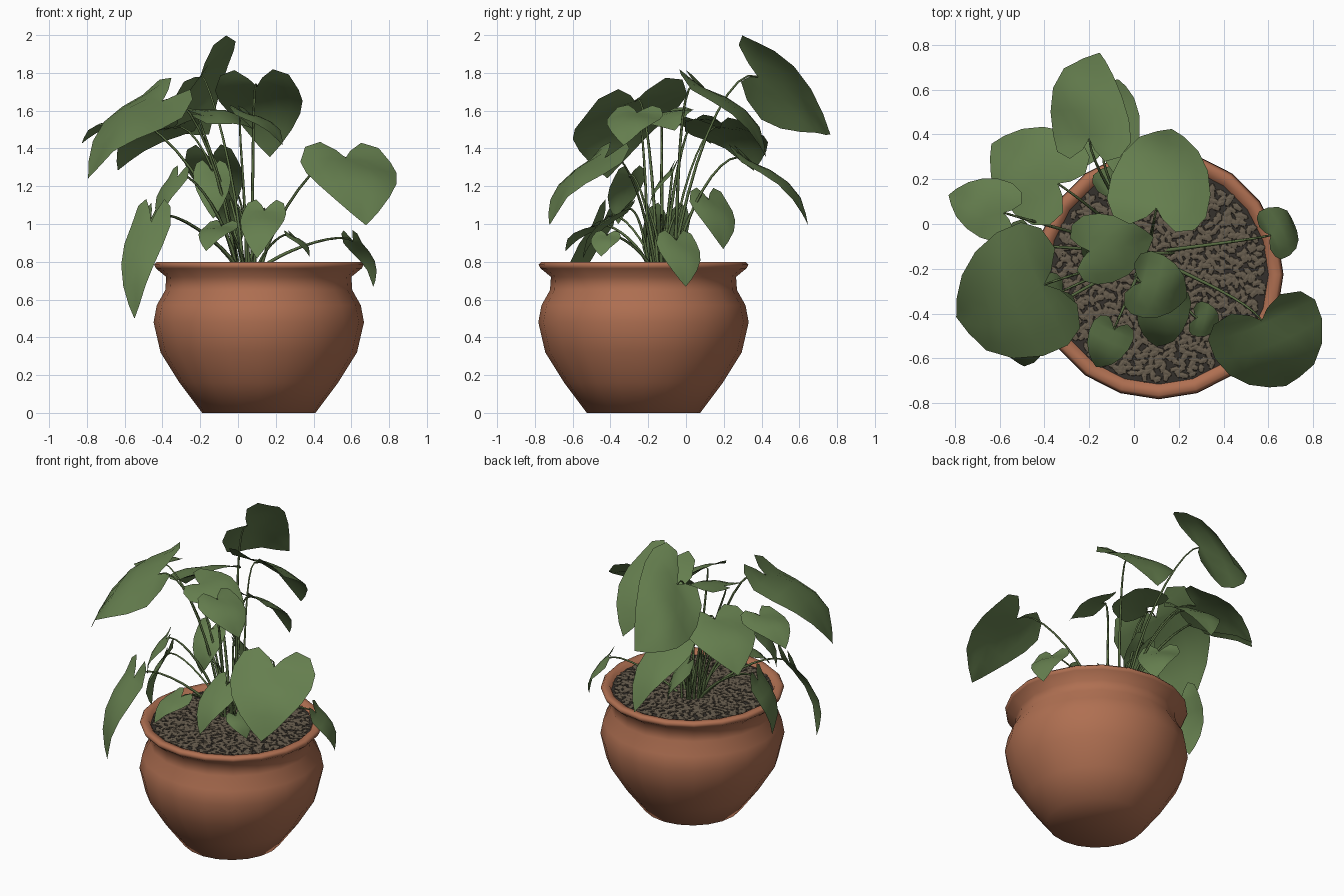
import bpy, bmesh, math, random
from mathutils import Vector, Matrix

if "Cube" in bpy.data.objects:
    bpy.data.objects.remove(bpy.data.objects["Cube"])

random.seed(4)
CX, CY = 0.11, -0.225


def material(name, rgb):
    m = bpy.data.materials.new(name)
    m.diffuse_color = (*rgb, 1)
    m.use_nodes = True
    m.node_tree.nodes["Principled BSDF"].inputs["Base Color"].default_value = m.diffuse_color
    return m


TERRACOTTA = material("terracotta", (0.43, 0.16, 0.083))
LEAF = material("leaf green", (0.13, 0.21, 0.077))
STEM = material("stem green", (0.10, 0.155, 0.055))
PEBBLE = material("brown pebble", (0.135, 0.108, 0.075))
SOIL = material("dark soil", (0.035, 0.030, 0.025))


def finish(name, bm, mat, smooth=None):
    me = bpy.data.meshes.new(name)
    bm.to_mesh(me)
    bm.free()
    ob = bpy.data.objects.new(name, me)
    bpy.context.collection.objects.link(ob)
    me.materials.append(mat)
    if smooth:
        bpy.ops.object.select_all(action='DESELECT')
        bpy.context.view_layer.objects.active = ob
        ob.select_set(True)
        bpy.ops.object.shade_smooth_by_angle(angle=math.radians(smooth))
    return ob


def lathe(profile, sides):
    """Revolve (radius, z) points about the pot axis; radius 0 closes the end."""
    bm = bmesh.new()
    rings = []
    for r, z in profile:
        if r == 0:
            rings.append([bm.verts.new((CX, CY, z))] * sides)
        else:
            rings.append([bm.verts.new((CX + r * math.cos(2 * math.pi * i / sides),
                                        CY + r * math.sin(2 * math.pi * i / sides), z))
                          for i in range(sides)])
    for a, b in zip(rings, rings[1:]):
        for i in range(sides):
            j = (i + 1) % sides
            bm.faces.new(list(dict.fromkeys((a[i], a[j], b[j], b[i]))))
    bmesh.ops.recalc_face_normals(bm, faces=bm.faces)
    return bm


# Pot: base, belly, neck, flared rim and inner wall
finish("pot", lathe([(0, 0), (0.30, 0), (0.42, 0.16), (0.52, 0.32), (0.557, 0.48),
                     (0.54, 0.57), (0.495, 0.65), (0.49, 0.72), (0.545, 0.765),
                     (0.555, 0.785), (0.54, 0.80), (0.50, 0.795), (0.47, 0.72)], 20),
       TERRACOTTA, 75)

# Soil: slightly domed disc
bm = lathe([(0.49, 0.772), (0, 0.786)], 20)
bm.normal_update()
if sum(f.normal.z for f in bm.faces) < 0:
    bmesh.ops.reverse_faces(bm, faces=bm.faces)
finish("soil", bm, SOIL, 50)

# Pebbles: low flattened stones scattered over the soil
bm = bmesh.new()
for i in range(800):
    r, a = 0.47 * math.sqrt((i + random.random()) / 800), i * 2.39996 + random.uniform(-0.05, 0.05)
    m = (Matrix.Translation((CX + r * math.cos(a), CY + r * math.sin(a), 0.788 - 0.025 * r))
         @ Matrix.Rotation(random.uniform(0, math.pi), 4, 'Z')
         @ Matrix.Diagonal((random.uniform(0.022, 0.034), random.uniform(0.013, 0.018), 0.006, 1)))
    bmesh.ops.create_icosphere(bm, subdivisions=1, radius=1, matrix=m)
finish("pebbles", bm, PEBBLE)

# Heart-shaped half outline: (side, along)
OUTLINE = [(0, 0), (0.16, -0.12), (0.45, -0.24), (0.8, -0.17), (0.98, 0.03),
           (0.98, 0.25), (0.84, 0.48), (0.58, 0.70), (0.27, 0.88), (0, 1)]


def leaf(name, a, t, width, roll):
    """Heart-shaped blade from stalk joint a to tip t, with half width and sideways tilt."""
    d = t - a
    s = Vector((d.y, -d.x, 0)).normalized() * width + Vector((0, 0, roll))
    n = d.cross(s).normalized()
    if n.z < 0:
        n = -n
    w, length = s.length, d.length

    def point(v, u):
        lift = (0.13 * length * math.sin(math.pi * max(0, min(1, u)))
                - 0.16 * w * v * v + 0.07 * w * abs(v)
                + 0.04 * w * math.sin(5 * u + 3 * v))
        return a + d * u + s * v + n * lift

    bm = bmesh.new()
    for sign in (-1, 1):
        rows = []
        for v, u in OUTLINE:
            mid = max(0, u)
            rows.append([bm.verts.new(point(sign * v * f, mid + (u - mid) * f)) for f in (0, 0.35, 0.7, 1)])
        for p, q in zip(rows, rows[1:]):
            for k in range(3):
                bm.faces.new((p[k], p[k + 1], q[k + 1], q[k]))
    bmesh.ops.remove_doubles(bm, verts=bm.verts, dist=0.0005)
    bmesh.ops.dissolve_degenerate(bm, edges=bm.edges, dist=0.0003)
    bmesh.ops.recalc_face_normals(bm, faces=bm.faces)
    bm.normal_update()
    if sum(f.normal.dot(n) for f in bm.faces) < 0:
        bmesh.ops.reverse_faces(bm, faces=bm.faces)
    finish(name, bm, LEAF, 60)


def stem(name, base, a, t):
    """Tapered stalk rising steeply from the soil, then arching over to the leaf."""
    rise = a.z - base.z
    flat = Vector((a.x - base.x, a.y - base.y, 0))
    c1 = base + flat * 0.2 + Vector((0, 0, rise * 0.6))
    c2 = a - (t - a) * 0.25 - flat * 0.1
    c2.z = max(c2.z, a.z)
    cu = bpy.data.curves.new(name, 'CURVE')
    cu.dimensions = '3D'
    cu.bevel_depth = 0.009
    cu.bevel_resolution = 0
    sp = cu.splines.new('POLY')
    sp.points.add(9)
    for i in range(10):
        f = i / 9
        g = 1 - f
        p = base * g ** 3 + c1 * 3 * f * g * g + c2 * 3 * f * f * g + a * f ** 3
        sp.points[i].co = (*p, 1)
        sp.points[i].radius = 1.1 - 0.6 * f
    cu.materials.append(STEM)
    bpy.context.collection.objects.link(bpy.data.objects.new(name, cu))


# Leaves: joint, tip, half width
LEAVES = {
    "left_front_large": ((-0.40, -0.27, 1.65), (-0.80, -0.42, 1.25), 0.30),
    "top_back": ((-0.20, 0.38, 1.78), (-0.16, 0.77, 1.48), 0.18),
    "back_right": ((0.10, 0.07, 1.73), (0.17, 0.43, 1.36), 0.23),
    "centre_top": ((-0.20, -0.12, 1.58), (0.09, -0.06, 1.50), 0.16),
    "centre_front": ((0.03, -0.26, 1.59), (0.24, -0.33, 1.42), 0.15),
    "right_front": ((0.57, -0.43, 1.35), (0.68, -0.73, 1.0), 0.26),
    "back_low": ((-0.14, 0.32, 1.34), (-0.07, 0.65, 1.0), 0.15),
    "left_back": ((-0.34, 0.18, 1.51), (-0.64, 0.36, 1.29), 0.22),
    "far_left": ((-0.58, 0.05, 1.55), (-0.83, 0.13, 1.43), 0.14),
    "left_hanging": ((-0.46, -0.44, 1.01), (-0.55, -0.60, 0.50), 0.12),
    "left_low": ((-0.46, -0.10, 1.03), (-0.55, -0.13, 0.68), 0.13),
    "right_low": ((0.61, -0.05, 0.91), (0.72, 0.0, 0.67), 0.12),
    "front_low": ((0.14, -0.33, 1.07), (0.10, -0.55, 0.82), 0.12),
    "front_small_left": ((-0.09, -0.47, 0.99), (-0.17, -0.64, 0.86), 0.10),
    "front_small_right": ((0.28, -0.42, 0.94), (0.38, -0.45, 0.83), 0.08),
    "centre_low": ((-0.14, -0.08, 1.28), (-0.13, -0.20, 1.03), 0.10),
    "back_small": ((-0.10, 0.12, 1.13), (0.0, 0.20, 0.87), 0.13),
    "left_middle": ((-0.32, -0.30, 1.25), (-0.42, -0.36, 1.0), 0.10),
}
ROLL = {"top_back": 0.21, "left_front_large": 0.06, "centre_top": -0.04}
CLUMP = Vector((0.06, -0.13, 0.77))
for name, (a, t, width) in LEAVES.items():
    a, t = Vector(a), Vector(t)
    leaf(name + "_leaf", a, t, width, ROLL.get(name, 0))
    out = Vector((a.x - CLUMP.x, a.y - CLUMP.y, 0)).normalized()
    stem(name + "_stem", CLUMP + out * 0.07, a, t)

# Bare young shoots in the middle of the clump
for i in range(3):
    tip = CLUMP + Vector((0.12 * math.cos(i * 2.1), 0.12 * math.sin(i * 2.1), 0.28 + 0.05 * i))
    stem("young_shoot_%d" % (i + 1), CLUMP, tip, tip + Vector((0, 0, 0.05)))
